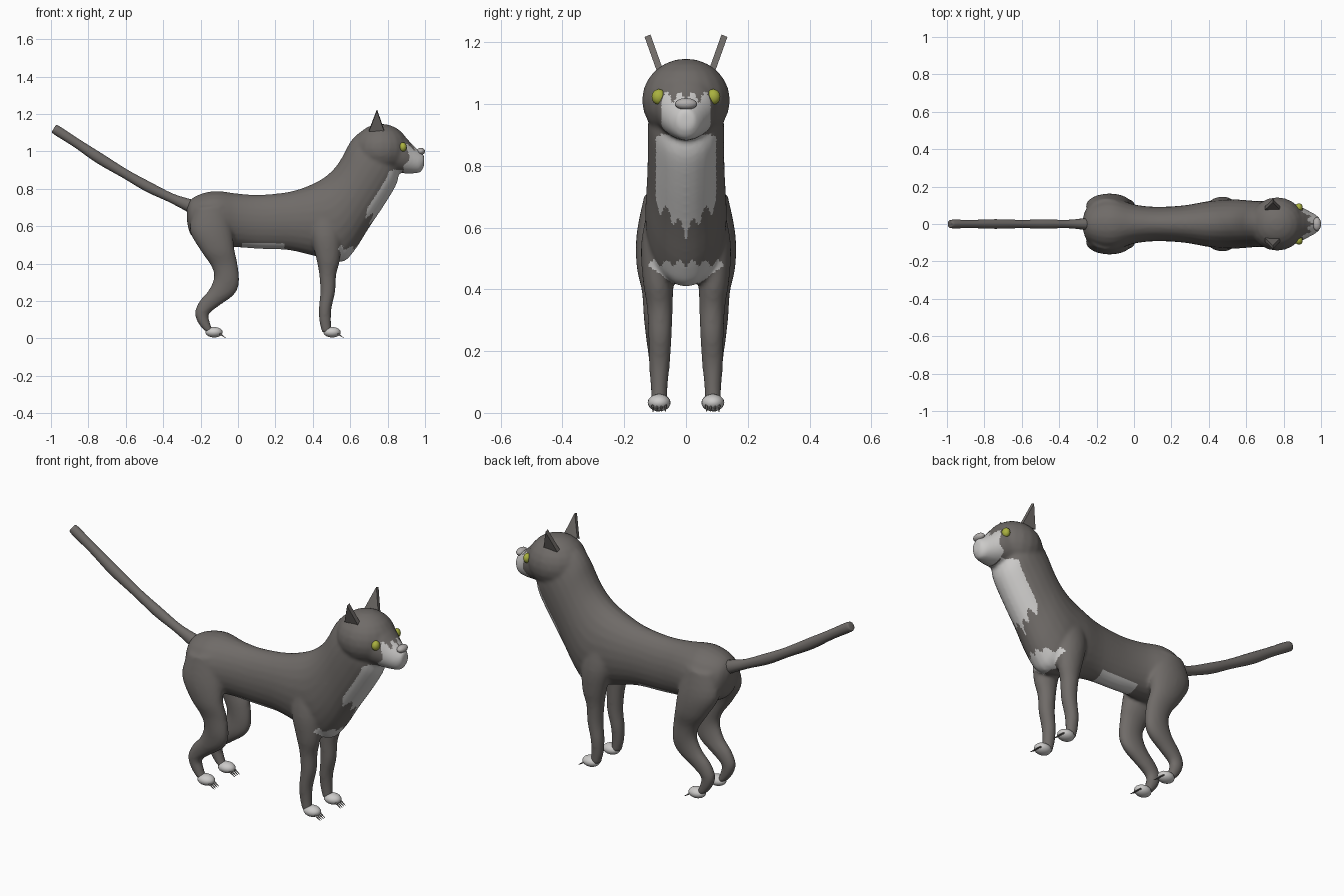
import bpy
import bmesh
import math
from mathutils import Matrix, Vector

if "Cube" in bpy.data.objects:
    bpy.data.objects.remove(bpy.data.objects["Cube"], do_unlink=True)


def make_material(name, color):
    material = bpy.data.materials.new(name)
    material.use_nodes = True
    material.diffuse_color = (*color, 1)
    shader = material.node_tree.nodes["Principled BSDF"]
    shader.inputs["Base Color"].default_value = (*color, 1)
    shader.inputs["Roughness"].default_value = 0.7
    return material


fur = make_material("grey fur", (0.16, 0.147, 0.138))
white = make_material("white fur", (0.6, 0.59, 0.58))
eye_green = make_material("yellow green eye", (0.4, 0.44, 0.05))
nose_grey = make_material("pale nose", (0.45, 0.43, 0.42))
claw_grey = make_material("grey claw", (0.2, 0.19, 0.18))


def finish(bm, name, materials, smooth=True):
    bmesh.ops.recalc_face_normals(bm, faces=bm.faces[:])
    mesh = bpy.data.meshes.new(name)
    bm.to_mesh(mesh)
    bm.free()
    for material in materials:
        mesh.materials.append(material)
    for polygon in mesh.polygons:
        polygon.use_smooth = smooth
    obj = bpy.data.objects.new(name, mesh)
    bpy.context.collection.objects.link(obj)
    return obj


def spline(stations, steps):
    """Catmull-Rom interpolation of station tuples."""
    last = len(stations) - 1
    result = []
    for i in range(last):
        a, b = stations[max(i - 1, 0)], stations[i]
        c, d = stations[i + 1], stations[min(i + 2, last)]
        for k in range(steps):
            t = k / steps
            result.append([
                q + t / 2 * (r - p + t * (2 * p - 5 * q + 4 * r - s
                                          + t * (3 * (q - r) + s - p)))
                for p, q, r, s in zip(a, b, c, d)])
    result.append(list(stations[last]))
    return result


def loft(bm, stations, side=1, steps=4, sides=24):
    """Ellipse rings spanning two points in x-z: (x, z, x, z, half width, centre y)."""
    rings = []
    for xa, za, xb, zb, width, yc in spline(stations, steps):
        ring = []
        for k in range(sides):
            angle = math.tau * k / sides
            t = (1 - math.cos(angle)) / 2
            ring.append(bm.verts.new((xa + (xb - xa) * t,
                                      side * (yc + width * math.sin(angle)),
                                      za + (zb - za) * t)))
        rings.append(ring)
    faces = [bm.faces.new(rings[0]), bm.faces.new(rings[-1])]
    for lower, upper in zip(rings, rings[1:]):
        for k in range(sides):
            n = (k + 1) % sides
            faces.append(bm.faces.new((lower[k], lower[n], upper[n], upper[k])))
    bmesh.ops.recalc_face_normals(bm, faces=faces)


def ball(bm, center, radii):
    matrix = Matrix.Translation(center) @ Matrix.Diagonal((*radii, 1))
    bmesh.ops.create_uvsphere(bm, u_segments=20, v_segments=12, radius=1, matrix=matrix)


# Torso and neck, from rump to throat
torso = [
    (-.275, .70, -.272, .62, .03), (-.25, .745, -.25, .55, .09),
    (-.19, .775, -.18, .51, .13), (-.11, .788, -.10, .49, .14),
    (0, .774, 0, .487, .105), (.12, .768, .12, .478, .092),
    (.27, .783, .27, .472, .10), (.38, .817, .41, .44, .122),
    (.46, .86, .55, .408, .132), (.52, .915, .62, .465, .13),
    (.56, .975, .70, .59, .125), (.60, 1.05, .79, .725, .124),
    (.65, 1.10, .85, .83, .12), (.72, 1.12, .86, .90, .10)]
# Muzzle, from cheeks to lips
muzzle = [
    (.80, 1.10, .83, .89, .115), (.88, 1.088, .89, .882, .095),
    (.93, 1.038, .94, .882, .07), (.972, 1.0, .975, .888, .048),
    (.995, .98, .995, .92, .028)]
# Legs, from the top down
front_leg = [
    (.38, .68, .54, .68, .045, .075), (.39, .55, .55, .55, .055, .09),
    (.415, .44, .545, .42, .05, .09), (.433, .35, .525, .34, .042, .085),
    (.44, .25, .52, .25, .038, .084), (.432, .16, .50, .16, .034, .086),
    (.435, .09, .497, .09, .028, .087), (.45, .03, .50, .03, .025, .087)]
hind_leg = [
    (-.23, .70, -.06, .71, .05, .085), (-.258, .58, -.03, .58, .065, .095),
    (-.20, .47, -.02, .48, .052, .108), (-.145, .39, -.003, .40, .043, .1),
    (-.128, .33, .006, .30, .04, .097), (-.155, .26, -.02, .235, .038, .092),
    (-.205, .20, -.10, .175, .034, .088), (-.23, .14, -.155, .13, .03, .087),
    (-.215, .085, -.15, .085, .028, .087), (-.18, .04, -.13, .03, .025, .087)]

body_bm = bmesh.new()
for trunk in (torso, muzzle):
    loft(body_bm, [(*station, 0) for station in trunk])
ball(body_bm, (.765, 0, 1.012), (.15, .143, .135))
for side in (-1, 1):
    loft(body_bm, front_leg, side)
    loft(body_bm, hind_leg, side)
body = finish(body_bm, "body", [fur, white])

# Fuse the parts into one smooth skin
remesh = body.modifiers.new("fuse", "REMESH")
remesh.mode = "VOXEL"
remesh.voxel_size = 0.009
relax = body.modifiers.new("relax", "SMOOTH")
relax.factor = 0.5
relax.iterations = 6
bpy.context.view_layer.objects.active = body
body.select_set(True)
for modifier in ("fuse", "relax"):
    bpy.ops.object.modifier_apply(modifier=modifier)


def is_white(point, normal):
    """Ragged white patches on muzzle, throat, chest and belly."""
    x, y, z = point
    y = abs(y)
    tooth = abs(math.sin(y * 75))
    if x > .885 and y < .08 and z > .87:
        return z < .995 + .045 * tooth
    if normal.x > 0 and x > .6 and .56 + .9 * y + .05 * tooth < z < .9:
        return y < .098
    if x > .53 and normal.x > 0 and z < .47 + .025 * tooth:
        return y < .02 + 1.3 * (z - .40)
    return .02 < x < .245 and normal.z < 0 and z < .51 and y < .065


for polygon in body.data.polygons:
    polygon.use_smooth = True
    polygon.material_index = int(is_white(polygon.center, polygon.normal))

# Tail, slightly knobbly
tail_path = [
    (-.22, .695, .04), (-.27, .715, .034), (-.36, .752, .025), (-.48, .81, .028),
    (-.60, .878, .025), (-.74, .962, .029), (-.86, 1.042, .025),
    (-.97, 1.113, .026), (-.985, 1.122, .018)]
tail_bm = bmesh.new()
loft(tail_bm, [(x + r * .52, z + r * .85, x - r * .52, z - r * .85, r * .9, 0)
               for x, z, r in tail_path], sides=14)
finish(tail_bm, "tail", [fur])

# Nose
nose_bm = bmesh.new()
ball(nose_bm, (.978, 0, 1.0), (.022, .036, .019))
finish(nose_bm, "nose", [nose_grey])

for side, label in ((1, "left"), (-1, "right")):
    # Eyes
    eye_bm = bmesh.new()
    ball(eye_bm, (.882, side * .088, 1.023), (.02, .023, .025))
    finish(eye_bm, label + "_eye", [eye_green])

    # Ears: thin triangular slabs leaning outward
    ear_bm = bmesh.new()
    outline = ((.70, .094, 1.105), (.782, .094, 1.105), (.743, .134, 1.217))
    outer = [ear_bm.verts.new((x, side * y, z)) for x, y, z in outline]
    face = ear_bm.faces.new(outer)
    grown = bmesh.ops.extrude_face_region(ear_bm, geom=[face])
    inner = [v for v in grown["geom"] if isinstance(v, bmesh.types.BMVert)]
    bmesh.ops.translate(ear_bm, verts=inner, vec=(0, -side * .019, .008))
    if not face.is_valid or len(ear_bm.faces) < 5:
        ear_bm.faces.new(outer)
    finish(ear_bm, label + "_ear", [fur], smooth=False)

    # Paws with claws
    for foot, paw_x in (("front", .503), ("hind", -.128)):
        paw_bm = bmesh.new()
        ball(paw_bm, (paw_x, side * .087, .033), (.046, .037, .028))
        finish(paw_bm, f"{label}_{foot}_paw", [white])
        claw_bm = bmesh.new()
        for spread in (-.02, -.007, .007, .02):
            start = Vector((paw_x + .03, side * .087 + spread, .025))
            end = start + Vector((.032, 0, -.022))
            turn = (end - start).to_track_quat("Z", "Y").to_matrix().to_4x4()
            bmesh.ops.create_cone(
                claw_bm, cap_ends=True, segments=8, radius1=.005, radius2=.001,
                depth=(end - start).length,
                matrix=Matrix.Translation((start + end) / 2) @ turn)
        finish(claw_bm, f"{label}_{foot}_claws", [claw_grey])
